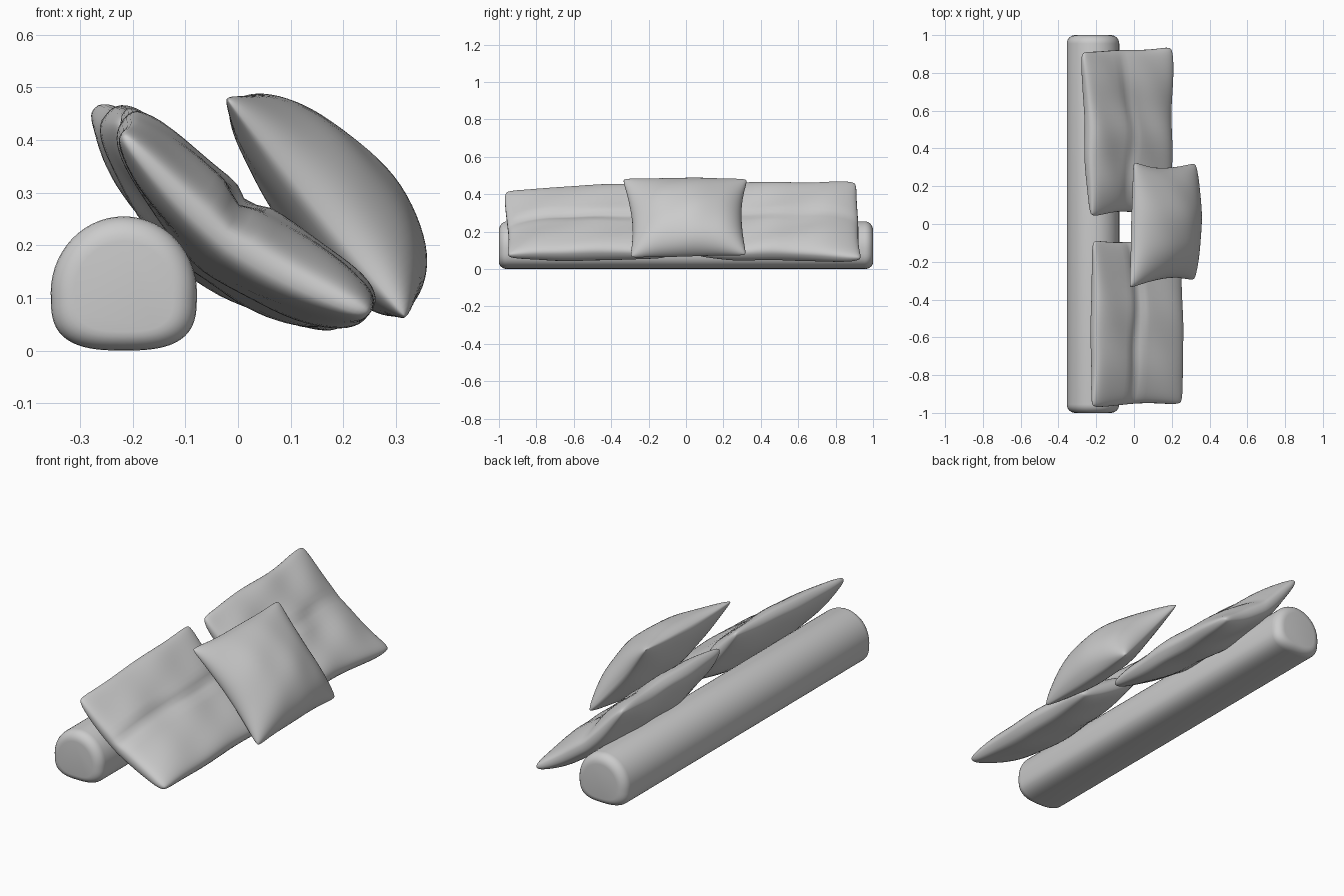
import bpy, bmesh
from math import sin, cos, pi, exp
from mathutils import Vector

if "Cube" in bpy.data.objects:
    bpy.data.objects.remove(bpy.data.objects["Cube"])


def finish(bm, name):
    bmesh.ops.remove_doubles(bm, verts=bm.verts, dist=0.0004)
    bmesh.ops.recalc_face_normals(bm, faces=bm.faces)
    mesh = bpy.data.meshes.new(name)
    bm.to_mesh(mesh)
    bm.free()
    mesh.shade_smooth()
    obj = bpy.data.objects.new(name, mesh)
    bpy.context.collection.objects.link(obj)
    return obj


def bolster(name, cx, cz, half_w, up, down, half_len, r):
    """Long roll: round on top, flattened below, rounded ends."""
    bm = bmesh.new()
    stations = [(half_len - r + r * sin(a), 1 - r / half_w * (1 - cos(a)))
                for a in (i * pi / 12 for i in range(7))]
    stations = [(-y, s) for y, s in reversed(stations)] + stations
    rings = []
    for y, s in stations:
        ring = []
        for i in range(56):
            c, k = cos(2 * pi * i / 56), sin(2 * pi * i / 56)
            e = 1.0 if k >= 0 else 0.72
            x = half_w * abs(c) ** e * (1 if c > 0 else -1)
            z = up * k if k >= 0 else -down * abs(k) ** (e * 0.85)
            ring.append(bm.verts.new((cx + x * s, y, cz + z * s)))
        rings.append(ring)
    for a, b in zip(rings, rings[1:]):
        for i in range(56):
            j = (i + 1) % 56
            bm.faces.new((a[i], a[j], b[j], b[i]))
    bm.faces.new(rings[0])
    bm.faces.new(rings[-1])
    return finish(bm, name)


def pillow(name, corners, front, back, power, pinch, sag=0, skew=0,
           crease=0, crease_u=0, wrinkle=0, phase=0, n=36):
    """Stuffed pillow: corners are top -y, top +y, bottom -y, bottom +y.
    u runs down the slope, v runs along y."""
    t0, t1, b0, b1 = (Vector(c) for c in corners)
    normal = ((b0 + b1 - t0 - t1).cross(t1 + b1 - t0 - b0)).normalized()
    bm = bmesh.new()
    for side, bulge in ((1, front), (-1, back)):
        grid = []
        for i in range(n + 1):
            row = []
            for j in range(n + 1):
                u, v = sin(pi * (i / n - 0.5)), sin(pi * (j / n - 0.5))
                fu, fv = max(0, 1 - u * u), max(0, 1 - v * v)
                wob = wrinkle * sin(5 * v + 2 * u + phase)
                tip = 1 - 0.035 * abs(u * v) ** 12   # blunt corners
                pu = u * (1 - pinch[0] * fv) * tip + wob * 0.8
                pv = v * (1 - pinch[1] * fu) * tip + wrinkle * 0.5 * sin(4 * u + phase)
                a, b = (1 + pu) / 2, (1 + pv) / 2
                p = (t0.lerp(t1, b)).lerp(b0.lerp(b1, b), a)
                fill = (fu * fv) ** power
                h = side * bulge * fill * (1 + skew * u)
                h -= sag * (1 - abs(u) ** 1.4)
                if side > 0:
                    line = crease_u + wrinkle * 2 * sin(4 * v + phase)
                    h -= crease * exp(-((u - line) / 0.09) ** 2) * fv ** 0.3
                h += wrinkle * 0.4 * fill * sin(7 * v + 4 * u + phase) * cos(3 * u - 2 * v)
                row.append(bm.verts.new(p + normal * h))
            grid.append(row)
        for i in range(n):
            for j in range(n):
                bm.faces.new((grid[i][j], grid[i + 1][j],
                              grid[i + 1][j + 1], grid[i][j + 1]))
    return finish(bm, name)


# Long bolster at the back
bolster("bolster", -0.217, 0.11, 0.139, 0.145, 0.11, 1.0, 0.045)

# Two large pillows, folded slightly across the middle
pillow("front_large_pillow",
       [(-0.225, -0.975, 0.412), (-0.22, -0.085, 0.46),
        (0.255, -0.955, 0.065), (0.245, -0.085, 0.068)],
       0.085, 0.08, 0.36, (0.02, 0.025), sag=0.045, skew=0.12,
       crease=0.018, crease_u=-0.08, wrinkle=0.012, phase=0.4)
pillow("rear_large_pillow",
       [(-0.235, 0.042, 0.445), (-0.275, 0.92, 0.46),
        (0.185, 0.05, 0.07), (0.2, 0.945, 0.05)],
       0.088, 0.08, 0.36, (0.02, 0.035), sag=0.042, skew=0.05,
       crease=0.007, crease_u=-0.08, wrinkle=0.022, phase=2.0)

# Small square cushion leaning in front
pillow("small_cushion",
       [(-0.025, -0.345, 0.483), (-0.005, 0.332, 0.483),
        (0.322, -0.3, 0.058), (0.327, 0.327, 0.072)],
       0.142, 0.075, 0.5, (0.05, 0.1), skew=0.15, wrinkle=0.008)
